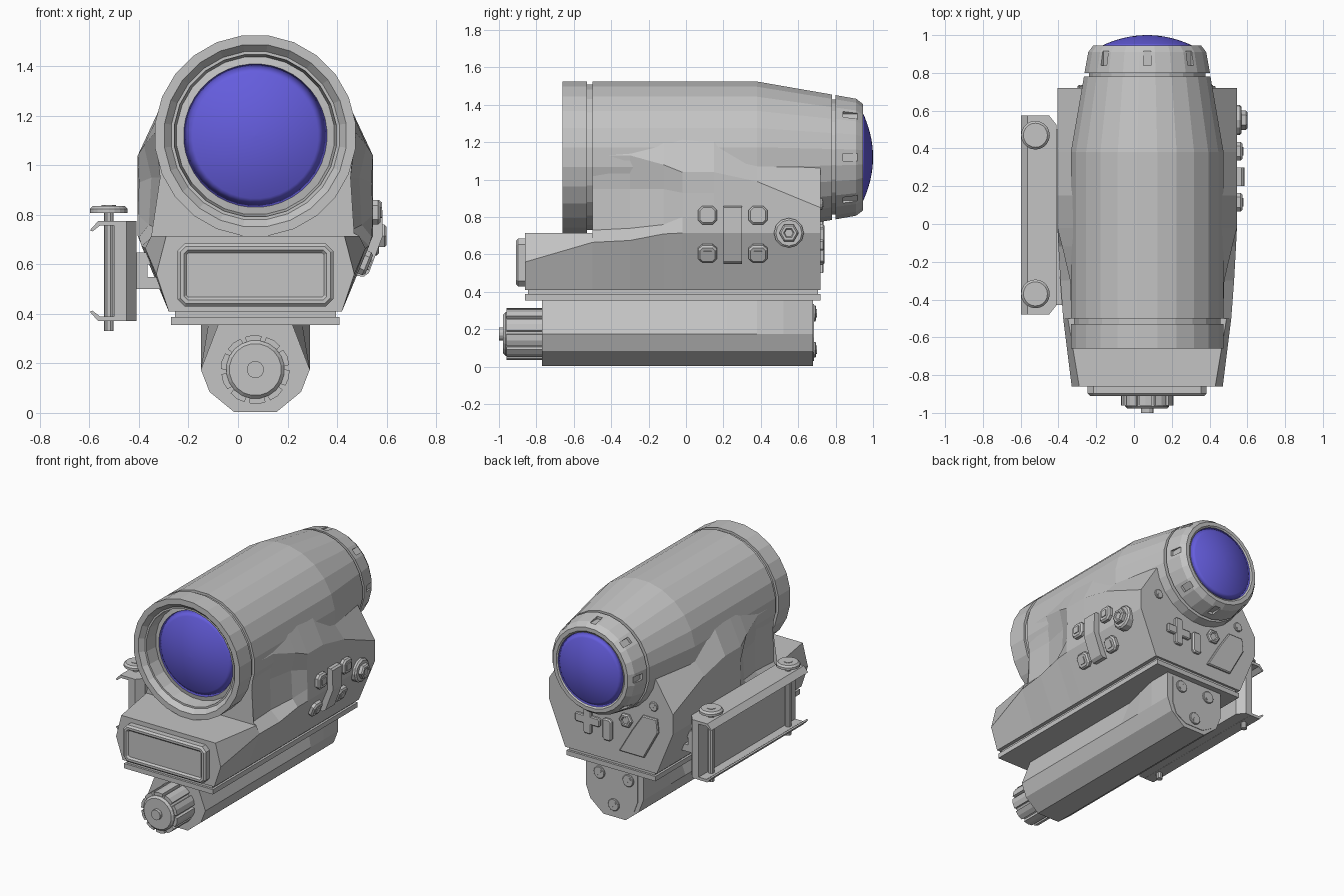
import bpy, bmesh
from math import sin, cos, pi, radians, atan2
from mathutils import Vector, Matrix

if "Cube" in bpy.data.objects:
    bpy.data.objects.remove(bpy.data.objects["Cube"])

CX, AXIS_Z, KNOB_Z = 0.07, 1.12, 0.175


def material(name, rgb):
    m = bpy.data.materials.new(name)
    m.use_nodes = True
    m.diffuse_color = (*rgb, 1)
    m.node_tree.nodes["Principled BSDF"].inputs["Base Color"].default_value = (*rgb, 1)
    return m


GREY = material("grey_metal", (0.55, 0.55, 0.55))
BLUE = material("blue_glass", (0.13, 0.11, 0.73))


def finish(name, bm, mat=GREY, smooth=False):
    bmesh.ops.recalc_face_normals(bm, faces=bm.faces)
    for f in bm.faces:
        f.smooth = smooth
    me = bpy.data.meshes.new(name)
    bm.to_mesh(me)
    bm.free()
    ob = bpy.data.objects.new(name, me)
    bpy.context.scene.collection.objects.link(ob)
    me.materials.append(mat)
    return ob


def skin(name, loops, mat=GREY, smooth=False, caps=True):
    """Bridge equal-length closed loops of points, capping the ends."""
    bm = bmesh.new()
    rings = [[bm.verts.new(p) for p in loop] for loop in loops]
    n = len(rings[0])
    for a, b in zip(rings, rings[1:]):
        for i in range(n):
            j = (i + 1) % n
            bm.faces.new((a[i], a[j], b[j], b[i]))
    if caps:
        bm.faces.new(rings[0])
        bm.faces.new(rings[-1])
    bmesh.ops.remove_doubles(bm, verts=bm.verts, dist=1e-5)
    return finish(name, bm, mat, smooth)


def lathe(name, profile, z=AXIS_Z, n=24, **kw):
    """Revolve (radius, y) points about an axis along y."""
    angles = [2 * pi * (i + 0.5) / n for i in range(n)]
    return skin(name, [[(CX + r * sin(a), y, z + r * cos(a)) for a in angles]
                       for r, y in profile], **kw)


def mirrored(stations):
    """Turn (y, half section) stations into full left-right symmetric loops."""
    return [[(CX + h, y, z) for h, z in sec] + [(CX - h, y, z) for h, z in reversed(sec)]
            for y, sec in stations]


def frame(loc, normal, up=(0, 0, 1)):
    n = Vector(normal).normalized()
    x = Vector(up).cross(n).normalized()
    m = Matrix((x, n.cross(x), n)).transposed().to_4x4()
    return Matrix.Translation(loc) @ m


def prism(name, pts, mat4, depth, bevel=0.0, recess=None):
    """Extrude an outline along its frame normal, with optional bevel and sunk face."""
    bm = bmesh.new()
    base = bm.faces.new([bm.verts.new((x, y, 0)) for x, y in pts])
    ext = bmesh.ops.extrude_face_region(bm, geom=[base])["geom"]
    bmesh.ops.translate(bm, vec=(0, 0, depth), verts=[v for v in ext if isinstance(v, bmesh.types.BMVert)])
    bm.normal_update()
    bmesh.ops.recalc_face_normals(bm, faces=bm.faces)
    top = max(bm.faces, key=lambda f: f.calc_center_median().z)
    if bevel:
        bmesh.ops.bevel(bm, geom=list(top.edges), offset=bevel, segments=1, affect='EDGES')
        top = max(bm.faces, key=lambda f: f.calc_center_median().z)
    if recess:
        bmesh.ops.inset_region(bm, faces=[top], thickness=recess[0])
        bmesh.ops.inset_region(bm, faces=[top], thickness=recess[1], depth=-recess[1])
    bm.transform(mat4)
    return finish(name, bm)


def rect(w, h, c):
    w, h = w / 2, h / 2
    return [(w - c, -h), (w, c - h), (w, h - c), (w - c, h),
            (c - w, h), (-w, h - c), (-w, c - h), (c - w, -h)]


def disc(r, n, r2=None):
    rad = [r, r2 or r]
    return [(rad[i % 2] * cos(2 * pi * i / n), rad[i % 2] * sin(2 * pi * i / n)) for i in range(n)]


def box(name, x, y, z):
    prism(name, [(x[0], y[0]), (x[1], y[0]), (x[1], y[1]), (x[0], y[1])],
          Matrix.Translation((0, 0, z[0])), z[1] - z[0])


# Main optical tube with stepped front rim
lathe("main_tube", [(0.32, -0.54), (0.33, -0.63), (0.342, -0.63), (0.37, -0.66), (0.408, -0.66),
                    (0.408, -0.53), (0.392, -0.53), (0.392, -0.5), (0.408, -0.5),
                    (0.408, 0.38), (0.338, 0.78), (0.3, 0.78)])

# Eyepiece ring with eight grip slots
eyepiece = lathe("eyepiece", [(0.31, 0.76), (0.31, 0.8), (0.335, 0.8), (0.315, 0.91),
                              (0.288, 0.945), (0.262, 0.945), (0.25, 0.935)])
bm = bmesh.new()
for i in range(8):
    a = i * pi / 4
    out = Vector((sin(a), 0, cos(a)))
    spot = Vector((CX, 0.885, AXIS_Z)) + out * 0.335
    bmesh.ops.create_cube(bm, size=1, matrix=frame(spot, out, (0, 1, 0)) @ Matrix.Diagonal((0.042, 0.09, 0.055, 1)))
cutter = finish("slot_cutter", bm)
cutter.hide_render = True
cutter.hide_viewport = True
cut = eyepiece.modifiers.new("slots", 'BOOLEAN')
cut.operation, cut.object, cut.solver = 'DIFFERENCE', cutter, 'EXACT'

# Domed lenses
for name, r, y, bulge in (("front_lens", 0.29, -0.55, -0.07), ("rear_lens", 0.25, 0.94, 0.06)):
    steps = [i * pi / 16 for i in range(9)]
    lathe(name, [(r * (1 - 0.999 * t / 8), y + bulge * (1 - (1 - t / 8) ** 2)) for t in range(9)],
          n=40, mat=BLUE, smooth=True)
lathe("lens_seat", [(0.335, -0.54), (0.28, -0.55)])

# Housing: low front platform, scooped waist, wide rear shoulders
foot = (0.35, 0.41)
skin("housing", mirrored([
    (-0.86, [foot, (0.40, 0.56), (0.36, 0.715), (0.34, 0.715), (0.3, 0.715), (0.2, 0.715)]),
    (-0.50, [foot, (0.445, 0.665), (0.42, 0.715), (0.4, 0.715), (0.3, 0.715), (0.2, 0.715)]),
    (-0.50, [foot, (0.445, 0.665), (0.39, 0.73), (0.385, 0.95), (0.402, 1.13), (0.3, 1.3)]),
    (-0.30, [foot, (0.46, 0.675), (0.39, 0.74), (0.385, 0.95), (0.408, 1.13), (0.32, 1.35)]),
    (-0.12, [foot, (0.47, 0.71), (0.43, 0.76), (0.42, 0.95), (0.45, 1.08), (0.33, 1.35)]),
    (-0.02, [foot, (0.475, 0.715), (0.475, 0.8), (0.47, 0.93), (0.475, 1.04), (0.33, 1.35)]),
    (0.15, [foot, (0.475, 0.715), (0.475, 0.8), (0.475, 0.93), (0.475, 1.04), (0.35, 1.3)]),
    (0.38, [foot, (0.475, 0.715), (0.475, 0.79), (0.475, 0.88), (0.475, 0.99), (0.38, 1.1)]),
    (0.72, [foot, (0.475, 0.715), (0.475, 0.76), (0.475, 0.8), (0.475, 0.85), (0.33, 1.08)])]))

# Base plates
box("base_plate", (CX - 0.34, CX + 0.34), (-0.86, 0.72), (0.355, 0.388))
box("base_gasket", (CX - 0.325, CX + 0.325), (-0.845, 0.705), (0.385, 0.415))

# Front window panel
prism("front_panel", rect(0.63, 0.255, 0.03), frame((CX, -0.855, 0.557), (0, -1, 0)), 0.055, 0.012, (0.016, 0.012))

# Battery compartment with a flared rear end
low = [(0.22, 0.175), (0.185, 0.085), (0.085, 0.003)]
skin("battery_tube", mirrored([(y, [(h, 0.357)] + low) for y, h in
                               ((-0.77, 0.15), (0.22, 0.15), (0.38, 0.19), (0.52, 0.22), (0.68, 0.22))]))
prism("battery_back_plate", [(-0.18, 0.16), (-0.18, -0.02), (-0.15, -0.1), (-0.07, -0.145),
                             (0.07, -0.145), (0.15, -0.1), (0.18, -0.02), (0.18, 0.16)],
      frame((CX, 0.675, 0.175), (0, 1, 0)), 0.009)


def screw(name, x, y, z, r):
    prism(name, disc(r, 12), frame((x, y, z), (0, 1, 0)), 0.015, 0.004)
    prism(name + "_slot", rect(r * 1.3, r * 0.3, 0.001),
          frame((x, y + 0.014, z), (0, 1, 0), (1, 0, 1)), 0.006)


for i, (dx, z) in enumerate(((-0.11, 0.285), (0.11, 0.285), (0, 0.09))):
    screw(f"battery_screw_{i}", CX + dx, 0.68, z, 0.042)

# Fluted battery knob and pin
flutes = []
for i in range(10):
    for step, r in ((0, 0.118), (0.18, 0.118), (0.22, 0.138), (0.61, 0.14), (0.98, 0.138)):
        a = 2 * pi * (i + step) / 10
        flutes.append((r * cos(a), r * sin(a)))
prism("battery_knob", flutes, frame((CX, -0.76, KNOB_Z), (0, -1, 0)), 0.2)
lathe("knob_cap", [(0.118, -0.95), (0.118, -0.965), (0.105, -0.978)], z=KNOB_Z, n=20)
lathe("knob_pin", [(0.035, -0.95), (0.035, -1.0)], z=KNOB_Z, n=12)

# Side controls on the left wall, following its bend
slope = atan2(0.125, 0.305)
UP_N, LOW_N = Vector((1, 0, 0)), Vector((cos(slope), 0, -sin(slope)))
EDGE = CX + 0.475


def wall_x(z):
    return EDGE - max(0, 0.715 - z) * 0.41


for y in (0.115, 0.385):
    for label, z, n in (("upper", 0.81, UP_N), ("lower", 0.61, LOW_N)):
        at = Vector((wall_x(z), y, z))
        prism(f"{label}_button", rect(0.1, 0.1, 0.022), frame(at - n * 0.005, n), 0.035, 0.01)
        prism(f"{label}_button_mark", rect(0.045, 0.045, 0.004), frame(at + n * 0.028, n), 0.008)
bar = [(wall_x(z) + out, z) for z, out in ((0.555, -0.01), (0.715, -0.01), (0.86, -0.01),
                                           (0.86, 0.025), (0.85, 0.037), (0.715, 0.04), (0.565, 0.045), (0.55, 0.03))]
skin("rocker_bar", [[(x, y, z) for x, z in bar] for y in (0.2, 0.3)])
prism("side_bolt_collar", disc(0.08, 12), frame((EDGE - 0.03, 0.55, 0.715), UP_N), 0.055, 0.01)
prism("side_bolt", disc(0.052, 6), frame((EDGE + 0.02, 0.55, 0.715), UP_N), 0.035, 0.008, (0.014, 0.006))

# Rear controls
BACK = (0, 1, 0)
for s in (-1, 1):
    screw("rear_screw", CX + 0.33 * s, 0.715, 0.87, 0.032)
prism("pad_across", rect(0.19, 0.06, 0.01), frame((0.24, 0.715, 0.65), BACK), 0.024, 0.006)
prism("pad_upright", rect(0.06, 0.19, 0.01), frame((0.24, 0.715, 0.65), BACK), 0.025, 0.006)
prism("rear_button", rect(0.07, 0.15, 0.015), frame((0.09, 0.715, 0.62), BACK), 0.025, 0.008)
prism("rear_bolt", disc(0.05, 6), frame((-0.05, 0.715, 0.72), BACK), 0.025, 0.008, (0.012, 0.006))
panel = [(0.0, 0.5), (-0.19, 0.5), (-0.3, 0.7), (-0.29, 0.79), (-0.18, 0.79), (-0.1, 0.67)]
prism("rear_panel", [(-x, z) for x, z in panel], frame((0, 0.715, 0), BACK), 0.02, 0.006)

# Clamp channel on the right side: web block plus hooked lips
Y0, Y1 = -0.48, 0.575
YM, ZM = (Y0 + Y1) / 2, 0.573
prism("clamp_web", [(-0.5, Y0), (-0.45, Y0), (-0.41, Y0 + 0.05), (-0.41, Y1 - 0.05), (-0.45, Y1), (-0.5, Y1)],
      Matrix.Translation((0, 0, 0.372)), 0.403)
for label, s in (("upper", 1), ("lower", -1)):
    lip = [(-0.49, 0.202), (-0.565, 0.202), (-0.598, 0.165), (-0.588, 0.16), (-0.558, 0.183), (-0.49, 0.183)]
    skin(f"{label}_clamp_lip", [[(x, y, ZM + s * h) for x, h in lip] for y in (Y0, Y1)])
for y in (-0.37, 0.47):
    at = Vector((-0.522, y, 0))
    up = frame(at + Vector((0, 0, 0.33)), (0, 0, 1), (0, 1, 0))
    prism("clamp_rod", disc(0.02, 10), up, 0.49)
    prism("clamp_thumb_disc", disc(0.076, 20), up @ Matrix.Translation((0, 0, 0.478)), 0.028, 0.012)
    prism("clamp_hex_socket", disc(0.03, 6), up @ Matrix.Translation((0, 0, 0.503)), 0.006)

# Bracket joining the clamp to the housing
for z in ((0.5, 0.548), (0.6, 0.648)):
    box("bracket_arm", (-0.42, -0.27), (-0.43, 0.5), z)
box("bracket_spine", (-0.42, -0.365), (-0.43, 0.5), (0.5, 0.648))
